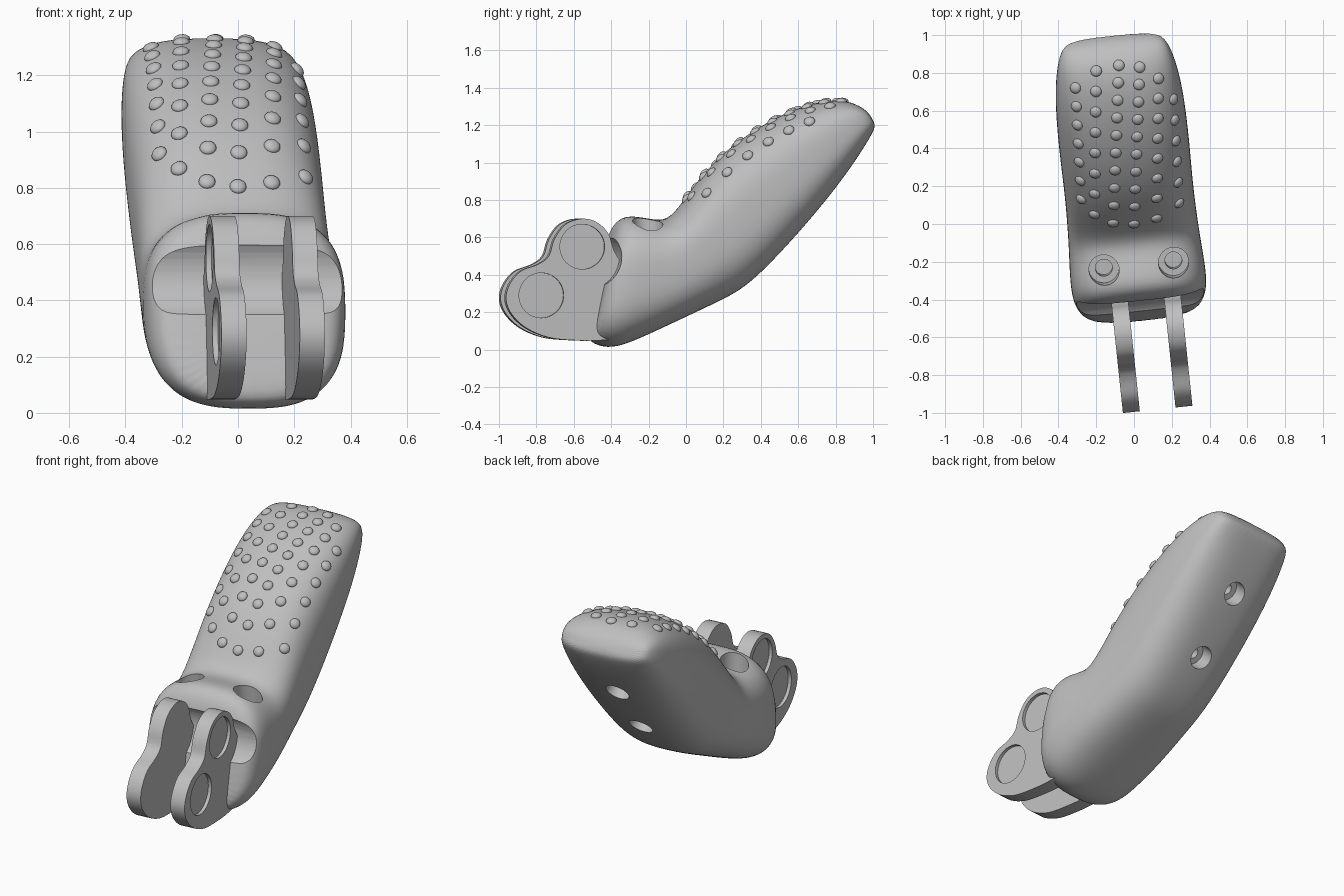
import bpy, bmesh, math
from mathutils import Vector, Matrix
from mathutils.bvhtree import BVHTree

if "Cube" in bpy.data.objects:
    bpy.data.objects.remove(bpy.data.objects["Cube"])

grey = bpy.data.materials.new("matte_grey")
grey.use_nodes = True
COLOUR = (0.52, 0.52, 0.52, 1)
grey.diffuse_color = COLOUR
grey.node_tree.nodes["Principled BSDF"].inputs["Base Color"].default_value = COLOUR

# the whole part is turned slightly about the vertical axis
TURN = Matrix.Translation((-0.008, 0, 0)) @ Matrix.Rotation(math.radians(6), 4, 'Z')


def finish(name, bm, matrix=TURN):
    bmesh.ops.recalc_face_normals(bm, faces=bm.faces)
    bm.transform(matrix)
    mesh = bpy.data.meshes.new(name)
    bm.to_mesh(mesh)
    bm.free()
    mesh.materials.append(grey)
    ob = bpy.data.objects.new(name, mesh)
    bpy.context.collection.objects.link(ob)
    return ob


def cutter(start, axis, radius, depth):
    """Cylinder running from just outside start, inward along axis."""
    axis = Vector(axis).normalized()
    bm = bmesh.new()
    bmesh.ops.create_cone(bm, cap_ends=True, segments=48, radius1=radius,
                          radius2=radius, depth=depth)
    rot = axis.to_track_quat('Z', 'Y').to_matrix().to_4x4()
    place = Matrix.Translation(Vector(start) + axis * depth / 2) @ rot
    ob = finish("cutter", bm, TURN @ place)
    ob.hide_render = True
    return ob


def cut_and_smooth(ob, cutters, angle):
    for c in cutters:
        mod = ob.modifiers.new("cut", 'BOOLEAN')
        mod.operation, mod.object, mod.solver = 'DIFFERENCE', c, 'EXACT'
    bpy.ops.object.select_all(action='DESELECT')
    bpy.context.view_layer.objects.active = ob
    ob.select_set(True)
    bpy.ops.object.convert(target='MESH')
    bpy.ops.object.shade_smooth_by_angle(angle=math.radians(angle))
    for c in cutters:
        bpy.data.objects.remove(c)


# grip body: rounded sections (lower y, lower z, upper y, upper z, half width)
SECTIONS = [
    (-.53, .07, -.43, .48, .24), (-.50, .03, -.41, .62, .32),
    (-.40, .00, -.35, .72, .36), (-.25, .06, -.24, .71, .36),
    (-.10, .13, -.11, .68, .35), (.05, .20, -.03, .76, .345),
    (.20, .27, .05, .88, .342), (.31, .33, .15, 1.00, .342),
    (.45, .46, .30, 1.13, .345), (.65, .68, .48, 1.24, .345),
    (.82, .89, .65, 1.31, .335), (.93, 1.05, .80, 1.34, .31),
    (.99, 1.15, .90, 1.32, .28), (1.01, 1.20, .97, 1.27, .23)]
SIDES = 40


def squash(v):
    return math.copysign(abs(v) ** (2 / 2.8), v)


bm = bmesh.new()
rings = []
for yb, zb, yt, zt, half in SECTIONS:
    low, high = Vector((0, yb, zb)), Vector((0, yt, zt))
    ring = []
    for i in range(SIDES):
        a = 2 * math.pi * i / SIDES
        p = (low + high) / 2 + (high - low) / 2 * squash(math.sin(a))
        p.x = half * squash(math.cos(a))
        ring.append(bm.verts.new(p))
    rings.append(ring)
for r, s in zip(rings, rings[1:]):
    for i in range(SIDES):
        j = (i + 1) % SIDES
        bm.faces.new((r[i], r[j], s[j], s[i]))
bm.faces.new(rings[0])
bm.faces.new(rings[-1])
body = finish("grip_body", bm)
body.modifiers.new("smooth", 'SUBSURF').levels = 2

# clearance groove, top counterbores and back counterbores
cuts = [cutter((-.6, -.56, .5), (1, 0, 0), .18, 1.2)]
for x in (-.175, .195):
    cuts.append(cutter((x, -.24, .85), (0, .08, -1), .08, .32))
    cuts.append(cutter((x, -.24, .85), (0, .08, -1), .045, .42))
for y, z in ((.81, .87), (.54, .55)):
    inward = Vector((0, -.74, .67))
    start = Vector((0, y, z)) - inward * .1
    cuts.append(cutter(start, inward, .07, .2))
    cuts.append(cutter(start, inward, .035, .28))
cut_and_smooth(body, cuts, 35)

# fork plates: side outline smoothed through a few points
OUTLINE = [(-.58, .70), (-.67, .67), (-.73, .59), (-.76, .50), (-.82, .455),
           (-.91, .42), (-.97, .35), (-.99, .27), (-.96, .19), (-.88, .115),
           (-.76, .065), (-.62, .05), (-.48, .05), (-.36, .08), (-.32, .25),
           (-.35, .42), (-.41, .53), (-.44, .62), (-.50, .68)]


def smooth_loop(pts, steps=4):
    pts = [Vector(p) for p in pts]
    n = len(pts)
    for i in range(n):
        a, b, c, d = (pts[(i + k - 1) % n] for k in range(4))
        for k in range(steps):
            t = k / steps
            yield (b * 2 + (c - a) * t + (a * 2 - b * 5 + c * 4 - d) * t ** 2
                   + (b * 3 - a - c * 3 + d) * t ** 3) / 2


for name, side in (("right_fork_plate", -1), ("left_fork_plate", 1)):
    centre, thick = .03 + side * .14, .09
    bm = bmesh.new()
    face = bm.faces.new([bm.verts.new((centre - thick / 2, p.x, p.y))
                         for p in smooth_loop(OUTLINE)])
    out = bmesh.ops.extrude_face_region(bm, geom=[face])
    moved = [v for v in out["geom"] if isinstance(v, bmesh.types.BMVert)]
    bmesh.ops.translate(bm, verts=moved, vec=(thick, 0, 0))
    plate = finish(name, bm)
    outer = centre + side * (thick / 2 + .05)
    # shallow round recesses on the outer face
    cut_and_smooth(plate, [cutter((outer, y, z), (-side, 0, 0), .12, .07)
                           for y, z in ((-.58, .55), (-.80, .29))], 30)

# grip bumps: columns (first x, last x, first y, last y, count)
COLUMNS = [(-.28, -.31, .13, .72, 7), (-.21, -.20, .05, .81, 8),
           (-.11, -.08, .005, .84, 10), (0, .03, 0, .83, 10),
           (.12, .13, .03, .77, 8), (.24, .21, .11, .66, 6)]
bpy.context.view_layer.update()
tree = BVHTree.FromObject(body, bpy.context.evaluated_depsgraph_get())
bm = bmesh.new()
for x0, x1, y0, y1, count in COLUMNS:
    for k in range(count):
        t = k / (count - 1)
        spot = Vector((x0 + (x1 - x0) * t, y0 + (y1 - y0) * t, 3))
        hit, normal, _, _ = tree.ray_cast(spot, Vector((0, 0, -1)))
        if hit is None:
            continue
        place = (Matrix.Translation(hit)
                 @ normal.to_track_quat('Z', 'Y').to_matrix().to_4x4()
                 @ Matrix.Diagonal((.03, .03, .018, 1)))
        bmesh.ops.create_uvsphere(bm, u_segments=16, v_segments=10,
                                  radius=1, matrix=place)
bumps = finish("grip_bumps", bm, Matrix.Identity(4))
cut_and_smooth(bumps, [], 60)
